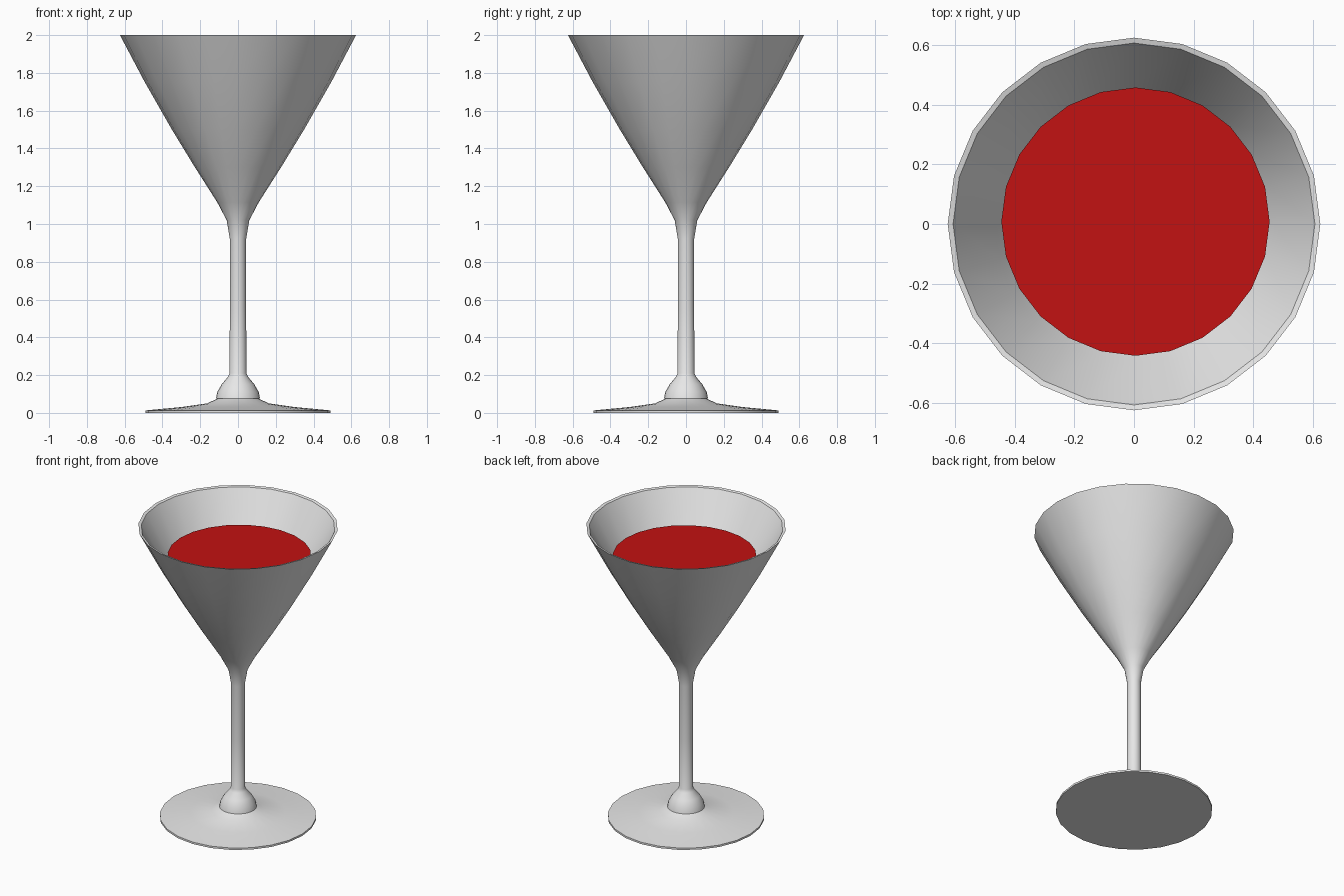
import bpy, bmesh, math

if "Cube" in bpy.data.objects:
    bpy.data.objects.remove(bpy.data.objects["Cube"])

SIDES = 24


def material(name, rgb):
    m = bpy.data.materials.new(name)
    m.diffuse_color = (*rgb, 1.0)
    m.use_nodes = True
    m.node_tree.nodes["Principled BSDF"].inputs["Base Color"].default_value = m.diffuse_color
    return m


def lathe(name, profile, mat, centre=(0, 0), angle=40):
    """Revolve a closed (radius, z) profile whose ends lie on the axis."""
    bm = bmesh.new()
    rings = []
    for r, z in profile:
        if r == 0:
            rings.append([bm.verts.new((centre[0], centre[1], z))] * SIDES)
        else:
            rings.append([bm.verts.new((centre[0] + r * math.cos(math.tau * i / SIDES),
                                        centre[1] + r * math.sin(math.tau * i / SIDES), z))
                          for i in range(SIDES)])
    for a, b in zip(rings, rings[1:]):
        for i in range(SIDES):
            j = (i + 1) % SIDES
            corners = list(dict.fromkeys((a[i], a[j], b[j], b[i])))
            bm.faces.new(corners)
    bmesh.ops.recalc_face_normals(bm, faces=bm.faces[:])
    mesh = bpy.data.meshes.new(name)
    bm.to_mesh(mesh)
    bm.free()
    mesh.materials.append(mat)
    obj = bpy.data.objects.new(name, mesh)
    bpy.context.collection.objects.link(obj)
    bpy.ops.object.select_all(action='DESELECT')
    obj.select_set(True)
    bpy.context.view_layer.objects.active = obj
    bpy.ops.object.shade_smooth_by_angle(angle=math.radians(angle))
    return obj


glass = material("grey_glass", (0.8, 0.8, 0.8))
red = material("red_wine", (0.54, 0.006, 0.006))

# Glass: foot, knob, stem, outer bowl, rim, then the inside of the bowl
lathe("wine_glass", [
    (0, 0.0), (0.49, 0.0), (0.49, 0.013),
    (0.30, 0.031), (0.165, 0.05), (0.11, 0.075),
    (0.117, 0.075), (0.11, 0.11), (0.086, 0.152), (0.054, 0.19), (0.045, 0.21),
    (0.043, 0.55), (0.043, 0.92), (0.06, 1.02), (0.11, 1.115), (0.228, 1.30),
    (0.35, 1.50), (0.493, 1.75), (0.625, 2.0),
    (0.607, 1.995), (0.467, 1.75), (0.325, 1.50), (0.203, 1.30), (0.09, 1.125),
    (0.04, 1.06), (0, 1.04),
], glass)

# Wine: body with a flat top, set just inside the bowl
lathe("wine", [
    (0, 1.09), (0.05, 1.11), (0.18, 1.31), (0.30, 1.51), (0.42, 1.74),
    (0.45, 1.805), (0, 1.805),
], red, centre=(0.005, 0.008))
